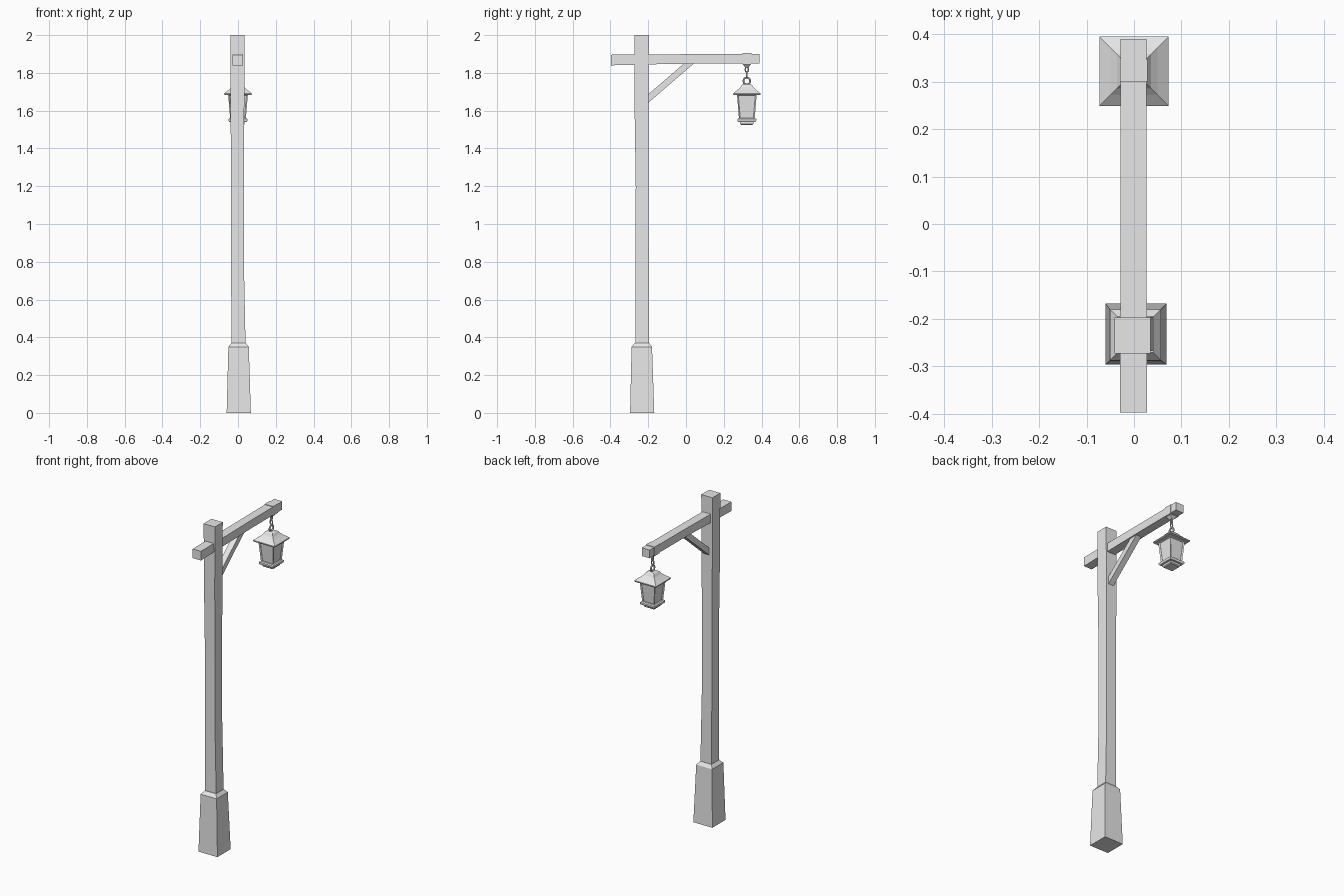
import bpy, bmesh, math
from mathutils import Vector, Matrix

cube = bpy.data.objects.get("Cube")
if cube:
    bpy.data.objects.remove(cube)

grey = bpy.data.materials.new("plain grey")
grey.use_nodes = True
grey.diffuse_color = (0.8, 0.8, 0.8, 1)
grey.node_tree.nodes["Principled BSDF"].inputs["Base Color"].default_value = (0.8, 0.8, 0.8, 1)

CORNERS = [(-1, -1), (1, -1), (1, 1), (-1, 1)]
LAMP_Y = 0.322


def finish(name, bm):
    bmesh.ops.recalc_face_normals(bm, faces=bm.faces)
    mesh = bpy.data.meshes.new(name)
    bm.to_mesh(mesh)
    bm.free()
    mesh.materials.append(grey)
    obj = bpy.data.objects.new(name, mesh)
    bpy.context.scene.collection.objects.link(obj)
    return obj


def loft(name, rings, inset=None):
    """Skin a stack of four-cornered rings, capped at both ends."""
    bm = bmesh.new()
    loops = [[bm.verts.new(p) for p in ring] for ring in rings]
    sides = []
    for a, b in zip(loops, loops[1:]):
        for i in range(4):
            j = (i + 1) % 4
            sides.append(bm.faces.new((a[i], a[j], b[j], b[i])))
    bm.faces.new(loops[0][::-1])
    bm.faces.new(loops[-1])
    if inset:
        bmesh.ops.recalc_face_normals(bm, faces=bm.faces)
        bmesh.ops.inset_individual(bm, faces=sides, thickness=inset, depth=0)
        for f in sides:
            shift = f.normal * -0.007
            bmesh.ops.translate(bm, verts=f.verts, vec=shift)
    return finish(name, bm)


def flat_ring(x, y, z, hx, hy=None):
    return [(x + sx * hx, y + sy * (hy or hx), z) for sx, sy in CORNERS]


def upright_ring(x, y, z, hx, hz):
    return [(x + sx * hx, y, z + sz * hz) for sx, sz in CORNERS]


def lamp_part(name, profile, inset=None):
    return loft(name, [flat_ring(0, LAMP_Y, z, h) for h, z in profile], inset)


def link(name, z, radius, tube, stretch, turn):
    """Chain link: a ring standing upright, turned about z."""
    bm = bmesh.new()
    major, minor = 12, 6
    grid = []
    for i in range(major):
        a = math.tau * i / major
        row = []
        for j in range(minor):
            b = math.tau * j / minor
            r = radius + tube * math.cos(b)
            up = math.sin(a) * (r + stretch)
            row.append(bm.verts.new((tube * math.sin(b), r * math.cos(a), up)))
        grid.append(row)
    for i in range(major):
        for j in range(minor):
            k, m = (i + 1) % major, (j + 1) % minor
            bm.faces.new((grid[i][j], grid[k][j], grid[k][m], grid[i][m]))
    bm.transform(Matrix.Translation((0, LAMP_Y, z)) @ Matrix.Rotation(turn, 4, "Z"))
    return finish(name, bm)


# Foot block with sloped shoulder
loft("post_base", [flat_ring(0.004, -0.232, 0, 0.064),
                   flat_ring(0.003, -0.234, 0.35, 0.054),
                   flat_ring(0.003, -0.233, 0.37, 0.038)])

# Slightly crooked post
loft("post", [flat_ring(0.003, -0.232, 0.36, 0.037, 0.036),
              flat_ring(-0.003, -0.232, 0.8, 0.034, 0.035),
              flat_ring(-0.003, -0.232, 1.2, 0.034, 0.034),
              flat_ring(-0.003, -0.235, 1.6, 0.036, 0.037),
              flat_ring(-0.003, -0.235, 2.0, 0.038, 0.038)])

# Cross beam and the band the lamp hangs from
loft("beam", [upright_ring(-0.001, -0.397, 1.868, 0.028, 0.028),
              upright_ring(-0.001, -0.2, 1.871, 0.028, 0.026),
              upright_ring(-0.001, 0.1, 1.875, 0.027, 0.025),
              upright_ring(-0.001, 0.39, 1.876, 0.027, 0.025)])
loft("beam_band", [upright_ring(-0.001, y, 1.876, 0.029, 0.028) for y in (0.3, 0.347)])

# Diagonal brace
loft("brace", [[(x, y, z) for x, y, z in
                ((-0.018, y0, z0), (0.018, y0, z0), (0.018, y1, z1), (-0.018, y1, z1))]
               for y0, z0, y1, z1 in ((-0.21, 1.633, -0.21, 1.678), (0.05, 1.857, -0.002, 1.857))])

# Hanger and chain
lamp_part("chain_mount", [(0.007, 1.828), (0.022, 1.845), (0.022, 1.852)])
link("chain_link_upper", 1.818, 0.008, 0.004, 0.007, 0)
link("chain_link_lower", 1.792, 0.008, 0.004, 0.007, math.pi / 2)
link("lantern_ring", 1.757, 0.018, 0.005, 0, 0)

# Lantern
lamp_part("lantern_roof", [(0.07, 1.682), (0.073, 1.686), (0.073, 1.691),
                           (0.05, 1.709), (0.036, 1.722), (0.027, 1.736), (0.02, 1.74)])
lamp_part("lantern_body", [(0.041, 1.552), (0.052, 1.685)], inset=0.008)
lamp_part("lantern_tray", [(0.047, 1.541), (0.05, 1.547), (0.05, 1.555), (0.044, 1.56)])
lamp_part("lantern_foot", [(0.031, 1.525), (0.035, 1.53), (0.035, 1.543)])
